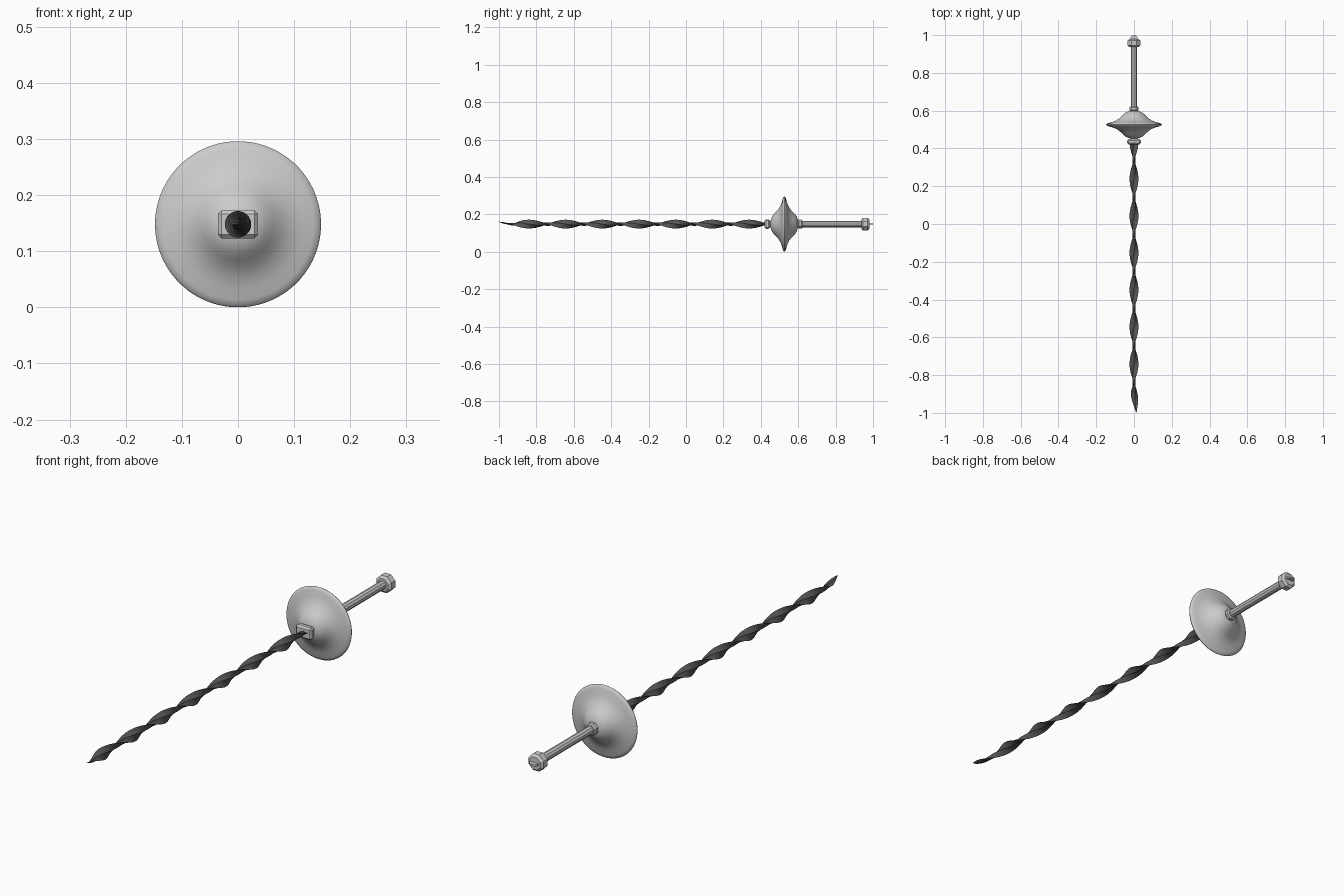
import bpy, bmesh, math
from math import sin, cos, pi, radians

if "Cube" in bpy.data.objects:
    bpy.data.objects.remove(bpy.data.objects["Cube"])

CZ = 0.148  # height of the sword's axis


def finish(name, bm, smooth=None, bevel=0):
    bmesh.ops.recalc_face_normals(bm, faces=bm.faces)
    me = bpy.data.meshes.new(name)
    bm.to_mesh(me)
    bm.free()
    ob = bpy.data.objects.new(name, me)
    bpy.context.collection.objects.link(ob)
    ob.location.z = CZ
    if bevel:
        m = ob.modifiers.new("bevel", 'BEVEL')
        m.width = bevel
        m.segments = 1
    if smooth:
        bpy.ops.object.select_all(action='DESELECT')
        bpy.context.view_layer.objects.active = ob
        ob.select_set(True)
        bpy.ops.object.shade_smooth_by_angle(angle=radians(smooth))
    return ob


def loft(bm, rings):
    rings = [[bm.verts.new(p) for p in r] for r in rings]
    n = len(rings[0])
    for a, b in zip(rings, rings[1:]):
        for i in range(n):
            j = (i + 1) % n
            bm.faces.new((a[i], a[j], b[j], b[i]))
    bm.faces.new(rings[0])
    bm.faces.new(rings[-1])


def turned(name, profile, sides, smooth=None):
    """Solid turned around the y axis from (radius, y) points."""
    bm = bmesh.new()
    off = pi / sides
    loft(bm, [[(r * cos(off + 2 * pi * i / sides), y, r * sin(off + 2 * pi * i / sides))
               for i in range(sides)] for r, y in profile])
    return finish(name, bm, smooth)


# Twisted blade: diamond section, half a turn every 0.196, point on one edge
W, T, STEPS = 0.0235, 0.009, 100
bm = bmesh.new()
rings = []
for s in range(STEPS + 1):
    y = 0.425 - 1.425 * s / STEPS
    ang = -(y + 0.937) / 0.196 * pi
    t = min(1, (y + 1) / 0.11)
    taper = max(0.02, t ** 0.7)
    lo = W - 0.005 - (2 * W - 0.005) * taper
    hi = W - 0.005 * (1 - taper)
    if y < -0.95:
        ang *= 0.8 if y < -0.98 else 0.9
    mid, th = (lo + hi) / 2, T * taper
    sec = [(hi, 0), (mid, th), (lo, 0), (mid, -th)]
    rings.append([(u * cos(ang) - v * sin(ang), y, u * sin(ang) + v * cos(ang))
                  for u, v in sec])
loft(bm, rings)
blade = finish("blade", bm, 30)
mat = bpy.data.materials.new("dark_steel")
mat.diffuse_color = (0.09, 0.09, 0.09, 1)
mat.use_nodes = True
mat.node_tree.nodes["Principled BSDF"].inputs["Base Color"].default_value = mat.diffuse_color
blade.data.materials.append(mat)

# Block at the root of the blade
bm = bmesh.new()
bmesh.ops.create_cube(bm, size=1)
for v in bm.verts:
    v.co.x *= 0.072
    v.co.y = 0.435 + v.co.y * 0.028
    v.co.z *= 0.05
finish("blade_block", bm, bevel=0.007)
turned("blade_root", [(0.018, 0.44), (0.018, 0.47)], 12, 30)

# Round guard, domed on both faces
half = [(0.002, 0.074), (0.02, 0.073), (0.038, 0.067), (0.052, 0.058), (0.064, 0.046),
        (0.078, 0.033), (0.095, 0.022), (0.115, 0.014), (0.135, 0.009), (0.145, 0.005)]
GY = 0.526
turned("guard", [(r, GY - d) for r, d in half] + [(0.148, GY)]
       + [(r, GY + d) for r, d in reversed(half)], 64, 60)

# Grip, collar and pommel
turned("grip", [(0.017, 0.59), (0.017, 0.955)], 10)
turned("collar", [(0.021, 0.598), (0.026, 0.603), (0.026, 0.617), (0.021, 0.622)], 8)
turned("pommel", [(0.027, 0.937), (0.0365, 0.945), (0.0365, 0.971), (0.027, 0.98)], 8)

# Thin rounded tab on the end of the pommel
bm = bmesh.new()
bmesh.ops.create_cone(bm, cap_ends=True, segments=16, radius1=0.019, radius2=0.019, depth=0.007)
bmesh.ops.translate(bm, verts=bm.verts, vec=(0, 0.981, 0))
finish("pommel_tab", bm, 30)
